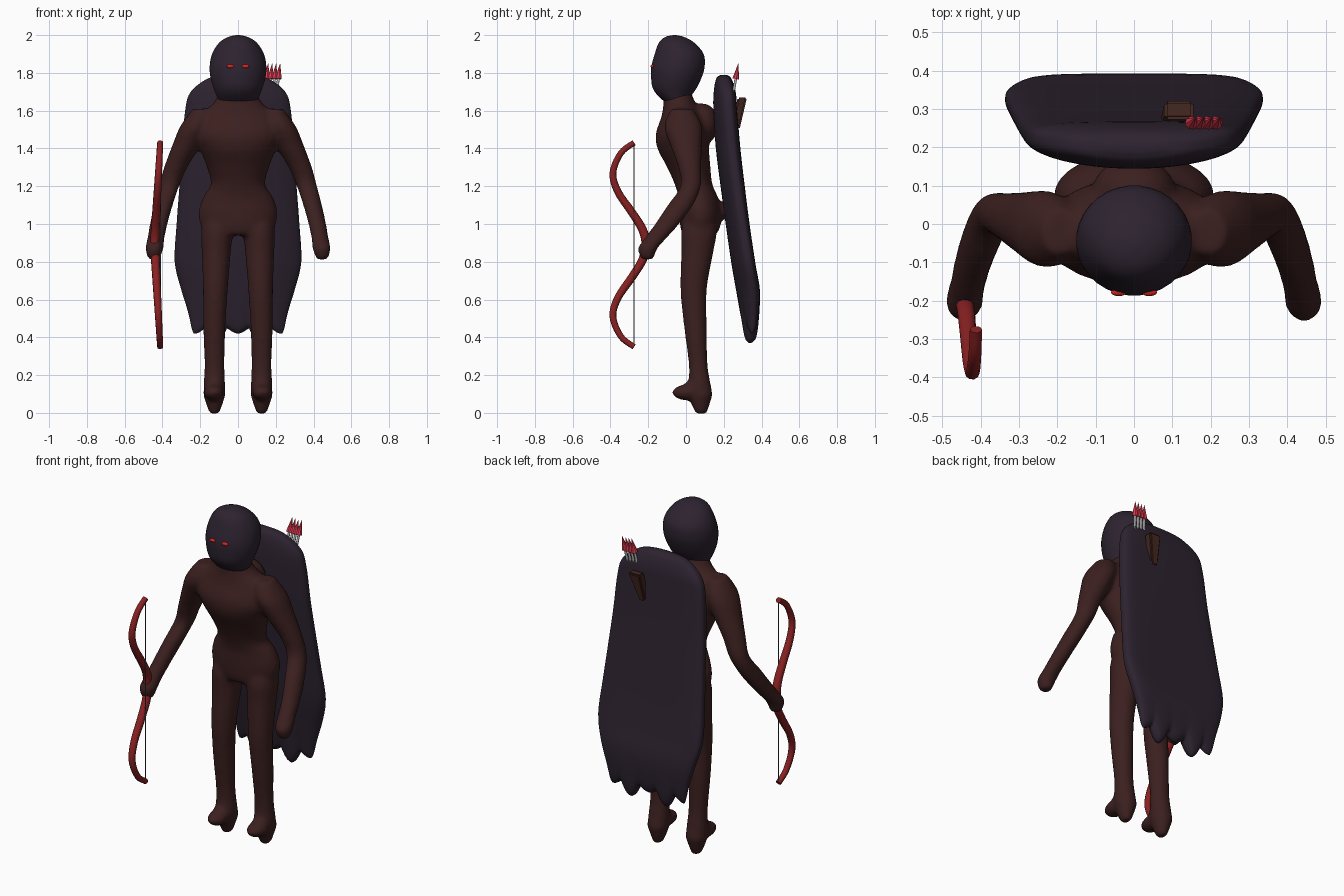
import bpy, bmesh, math
from mathutils import Vector, Matrix

if "Cube" in bpy.data.objects:
    bpy.data.objects.remove(bpy.data.objects["Cube"], do_unlink=True)


def material(name, r, g, b):
    m = bpy.data.materials.new(name)
    m.use_nodes = True
    m.diffuse_color = (r, g, b, 1)
    bsdf = m.node_tree.nodes["Principled BSDF"]
    bsdf.inputs["Base Color"].default_value = (r, g, b, 1)
    bsdf.inputs["Roughness"].default_value = 0.8
    return m


SKIN = material("dark brown", 0.045, 0.0145, 0.014)
CLOTH = material("dark purple", 0.026, 0.0165, 0.029)
WOOD = material("bow red", 0.25, 0.015, 0.016)
TIP = material("bright red", 0.8, 0.045, 0.085)
EYE = material("eye red", 0.65, 0.02, 0.015)
SHAFT = material("light grey", 0.48, 0.48, 0.48)
STRING = material("dark grey", 0.1, 0.1, 0.1)
LEATHER = material("leather brown", 0.06, 0.021, 0.015)


def spline(points, steps):
    """Smooth curve through tuples of any length."""
    p = [points[0]] + list(points) + [points[-1]]
    out = []
    for a, b, c, d in zip(p, p[1:], p[2:], p[3:]):
        for k in range(steps):
            t = k / steps
            out.append([0.5 * (2 * q + (r - o) * t + (2 * o - 5 * q + 4 * r - s) * t * t
                               + (3 * q - o - 3 * r + s) * t ** 3)
                        for o, q, r, s in zip(a, b, c, d)])
    return out + [list(points[-1])]


def loft(bm, sections, n=24, steps=4, power=1.0, side=1):
    """Skin horizontal rings given as (x, y, z, half width, half depth)."""
    rings = []
    for x, y, z, rx, ry in spline(sections, steps):
        ring = []
        for i in range(n):
            a = (i + 0.5) * math.tau / n
            s = math.copysign(abs(math.sin(a)) ** power, math.sin(a))
            ring.append(bm.verts.new((side * (x + rx * math.cos(a)), y + ry * s, z)))
        rings.append(ring)
    for lo, hi in zip(rings, rings[1:]):
        for i in range(n):
            j = (i + 1) % n
            bm.faces.new((lo[i], lo[j], hi[j], hi[i]))
    for ring in (rings[0], rings[-1]):
        for i in range(n // 2 - 1):
            bm.faces.new((ring[i], ring[i + 1], ring[n - 2 - i], ring[n - 1 - i]))


def ball(bm, centre, radii):
    m = Matrix.Translation(centre) @ Matrix.Diagonal((*radii, 1))
    bmesh.ops.create_uvsphere(bm, u_segments=20, v_segments=12, radius=1, matrix=m)


def finish(name, bm, mat, angle=60):
    bmesh.ops.recalc_face_normals(bm, faces=bm.faces)
    me = bpy.data.meshes.new(name)
    bm.to_mesh(me)
    bm.free()
    me.materials.append(mat)
    ob = bpy.data.objects.new(name, me)
    bpy.context.collection.objects.link(ob)
    bpy.ops.object.select_all(action="DESELECT")
    ob.select_set(True)
    bpy.context.view_layer.objects.active = ob
    bpy.ops.object.shade_smooth_by_angle(angle=math.radians(angle))
    return ob


def tube(name, points, radius, mat, radii=None):
    cu = bpy.data.curves.new(name, "CURVE")
    cu.dimensions = "3D"
    cu.bevel_depth = radius
    cu.bevel_resolution = 3
    cu.use_fill_caps = True
    sp = cu.splines.new("POLY")
    sp.points.add(len(points) - 1)
    for i, p in enumerate(points):
        sp.points[i].co = (*p, 1)
        sp.points[i].radius = radii[i] if radii else 1
    sp.use_smooth = True
    cu.materials.append(mat)
    ob = bpy.data.objects.new(name, cu)
    bpy.context.collection.objects.link(ob)


# Body: torso, limbs and feet fused into one smooth skin
bm = bmesh.new()
loft(bm, [(0, -.05, 1.72, .09, .07), (0, -.035, 1.64, .13, .085), (0, -.02, 1.57, .21, .11),
          (0, -.02, 1.48, .24, .14), (0, -.015, 1.4, .205, .137), (0, .015, 1.3, .165, .115),
          (0, .04, 1.21, .145, .1), (0, .065, 1.14, .187, .105), (0, .075, 1.06, .21, .112),
          (0, .075, .98, .195, .105), (0, .07, .94, .16, .085)])
for side in (-1, 1):
    # arm
    loft(bm, [(.19, -.02, 1.61, .05, .06), (.225, -.015, 1.52, .08, .1), (.27, 0, 1.42, .077, .085),
              (.33, .02, 1.3, .062, .062), (.365, .025, 1.2, .054, .055), (.395, -.03, 1.1, .05, .068),
              (.42, -.1, 1, .047, .065), (.435, -.165, .92, .046, .058),
              (.443, -.203, .87, .049, .052), (.445, -.205, .812, .03, .033)], side=side)
    # leg
    loft(bm, [(.11, .075, 1.06, .06, .07), (.112, .07, .97, .083, .095), (.115, .06, .85, .077, .085),
              (.12, .04, .65, .066, .07), (.125, .05, .45, .059, .06), (.125, .065, .25, .053, .05),
              (.125, .075, .1, .057, .062), (.125, .08, -.005, .025, .03)], side=side)
    # foot
    ball(bm, (side * .128, .005, .108), (.054, .08, .042))
    ball(bm, (side * .127, .04, .125), (.05, .06, .05))
    ball(bm, (side * .125, .08, .1), (.06, .062, .055))
# pads joining the back to the cape
ball(bm, (0, .085, 1.53), (.11, .09, .11))
ball(bm, (0, .18, 1.07), (.06, .06, .05))
body = finish("body", bm, SKIN, 180)
remesh = body.modifiers.new("fuse", "REMESH")
remesh.mode = "VOXEL"
remesh.voxel_size = 0.012
remesh.use_smooth_shade = True
soften = body.modifiers.new("soften", "SMOOTH")
soften.factor = 0.5
soften.iterations = 10

# Hooded head, leaning back at the crown
bm = bmesh.new()
loft(bm, [(0, -.045, 1.64, .1, .06), (0, -.06, 1.68, .115, .09), (0, -.06, 1.72, .13, .117),
          (0, -.052, 1.77, .145, .133), (0, -.043, 1.83, .151, .142), (0, -.036, 1.9, .138, .13),
          (0, -.05, 1.96, .1, .094), (0, -.06, 1.99, .052, .05), (0, -.06, 2, .008, .008)], n=32)
finish("head", bm, CLOTH, 180)

for side, label in ((-1, "right"), (1, "left")):
    bm = bmesh.new()
    ball(bm, (side * .04, -.178, 1.835), (.02, .01, .01))
    finish(label + "_eye", bm, EYE)

# Cape with a scalloped hem, its edges swept back
bm = bmesh.new()
loft(bm, [(0, .2, 1.79, .07, .015), (0, .2, 1.77, .16, .04), (0, .205, 1.7, .25, .058),
          (0, .208, 1.6, .28, .063), (0, .223, 1.4, .295, .065), (0, .247, 1.2, .31, .064),
          (0, .273, 1, .325, .063), (0, .302, .8, .335, .063), (0, .328, .65, .3, .063),
          (0, .337, .52, .262, .048), (0, .338, .45, .245, .032), (0, .336, .425, .235, .008)],
     n=112, steps=5, power=0.7)
for v in bm.verts:
    x = v.co.x
    weight = min(1, max(0, (.64 - v.co.z) / .2))
    lobe = abs(math.cos(math.pi * x / .115))
    v.co.z -= weight * (.055 * lobe - .05 + .05 * math.sin(math.pi * x / .23) ** 2)
    v.co.y += .25 * x * x
finish("cape", bm, CLOTH, 80)

# Quiver
bm = bmesh.new()
loft(bm, [(.118, .298, 1.67, .055, .035), (.09, .262, 1.5, .028, .03)], n=4, steps=1)
bmesh.ops.bevel(bm, geom=bm.edges[:], offset=.008, segments=2, affect="EDGES")
finish("quiver", bm, LEATHER, 40)


def spike(bm, base, tip, radius):
    d = tip - base
    m = Matrix.Translation((base + tip) / 2) @ d.to_track_quat("Z", "Y").to_matrix().to_4x4()
    bmesh.ops.create_cone(bm, cap_ends=True, segments=8, radius1=radius, radius2=0.0005,
                          depth=d.length, matrix=m)


# Arrows running down through the cape
heads = bmesh.new()
for i in range(4):
    top = Vector((.16 + i * .021, .277, 1.85))
    run = Vector((-.06, -.087, -.52))
    neck = top + run * 0.155
    spike(heads, neck, top, .018)
    spike(heads, top + run * 1.02, top + run * 0.94, .012)
    tube(f"arrow_shaft_{i + 1}", [neck, top + run], .004, SHAFT)
    tube(f"arrow_collar_{i + 1}", [neck, top + run * 0.27], .007, SHAFT)
finish("arrow_heads", heads, TIP, 40)

# Recurve bow and its string
half = [(-.275, 1.43), (-.345, 1.375), (-.387, 1.27), (-.36, 1.17), (-.285, 1.06), (-.23, .97)]
profile = half + [(-.212, .89)] + [(y, 1.78 - z) for y, z in reversed(half)]
path, widths = [], []
for y, z in spline(profile, 5):
    reach = min(1, abs(z - .89) / .54)
    path.append((-.442 + .03 * reach, y, z))
    widths.append(1 - .35 * reach)
tube("bow", path, .0245, WOOD, widths)
tube("bow_string", [(-.412, -.275, .355), (-.412, -.275, 1.425)], .0035, STRING)
